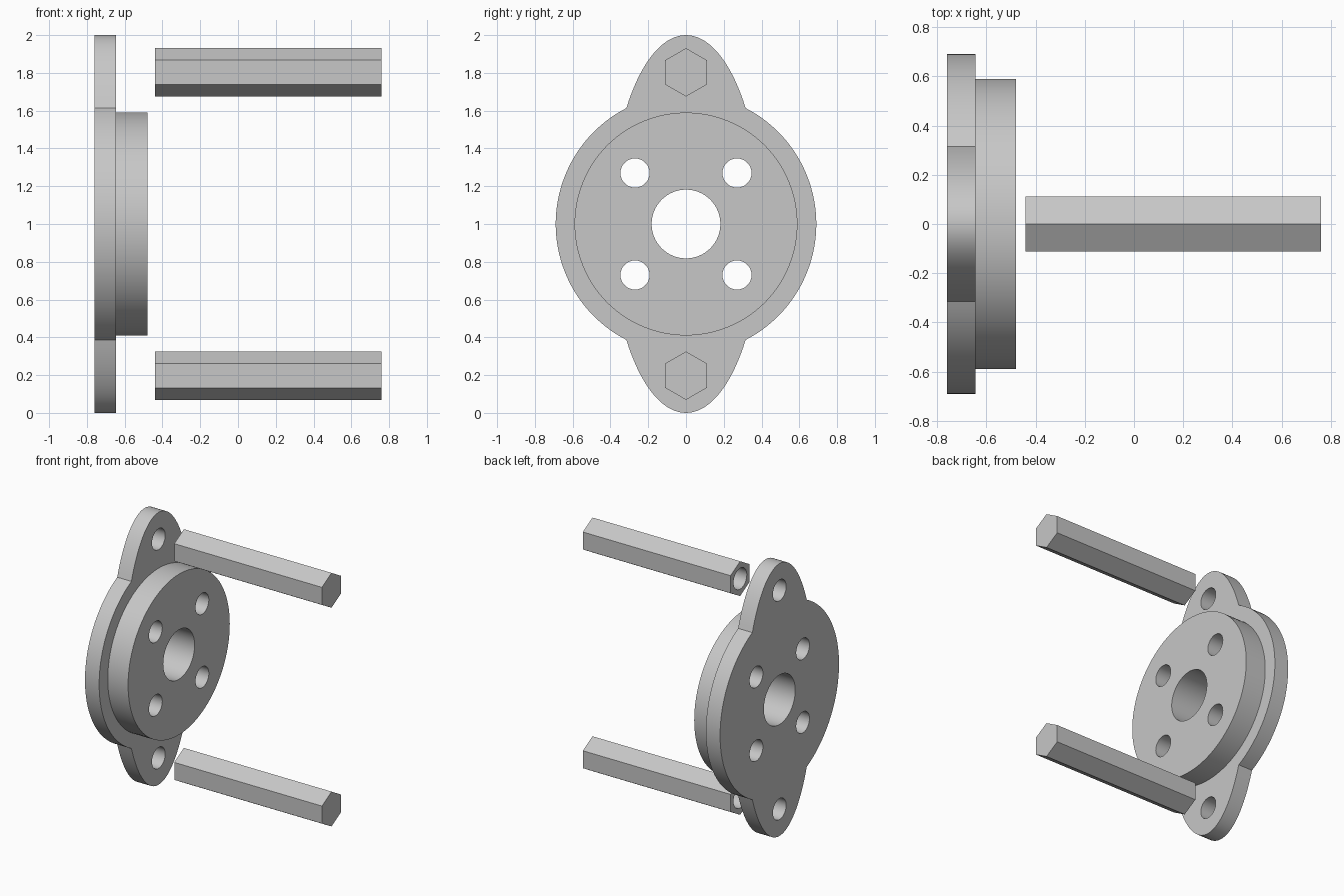
import bpy
import math
from math import sin, cos, pi

cube = bpy.data.objects.get("Cube")
if cube:
    bpy.data.objects.remove(cube, do_unlink=True)

grey = bpy.data.materials.new("light grey metal")
grey.use_nodes = True
grey.diffuse_color = (0.57, 0.57, 0.57, 1)
grey.node_tree.nodes["Principled BSDF"].inputs["Base Color"].default_value = (0.57, 0.57, 0.57, 1)

MID = 1.0          # height of the hub axis
FLANGE_R = 0.69
EAR_HALF = 0.40    # half width of the ellipse that forms both ears
BOLT_Z = 0.803     # ear hole and post offset from the axis
HOLE_R = 0.077


def arc(rx, ry, start, end, steps):
    return [(rx * cos(start + (end - start) * i / steps),
             ry * sin(start + (end - start) * i / steps)) for i in range(steps)]


def circle(r, cx=0, cy=0, steps=64, start=0.0):
    return [(x + cx, y + cy) for x, y in arc(r, r, start, start + 2 * pi, steps)]


def plate(name, x0, x1, loops):
    """Extrude a filled outline with holes along x from x0 to x1."""
    curve = bpy.data.curves.new(name, "CURVE")
    curve.dimensions = "2D"
    curve.fill_mode = "BOTH"
    curve.extrude = (x1 - x0) / 2
    for loop in loops:
        spline = curve.splines.new("POLY")
        spline.points.add(len(loop) - 1)
        for point, (px, py) in zip(spline.points, loop):
            point.co = (px, py, 0, 1)
        spline.use_cyclic_u = True
    obj = bpy.data.objects.new(name, curve)
    bpy.context.collection.objects.link(obj)
    obj.location = ((x0 + x1) / 2, 0, MID)
    obj.rotation_euler = (pi / 2, 0, pi / 2)
    select(obj)
    bpy.ops.object.convert(target="MESH")
    obj = bpy.context.object
    # Weld the caps to the walls
    bpy.ops.object.mode_set(mode="EDIT")
    bpy.ops.mesh.select_all(action="SELECT")
    bpy.ops.mesh.remove_doubles(threshold=0.0001)
    bpy.ops.mesh.normals_make_consistent(inside=False)
    bpy.ops.object.mode_set(mode="OBJECT")
    obj.data.materials.clear()
    obj.data.materials.append(grey)
    return obj


def select(obj):
    bpy.ops.object.select_all(action="DESELECT")
    obj.select_set(True)
    bpy.context.view_layer.objects.active = obj


def smooth(obj):
    select(obj)
    bpy.ops.object.shade_smooth_by_angle(angle=math.radians(30))


# Flange outline: round sides meeting two elliptical ears
u = math.acos(math.sqrt((1 - FLANGE_R ** 2) / (1 - EAR_HALF ** 2)))
t = math.atan2(sin(u), EAR_HALF * cos(u))
half = arc(FLANGE_R, FLANGE_R, -t, t, 48) + arc(EAR_HALF, 1, u, pi - u, 36)
outline = half + [(-x, -y) for x, y in half]

# Centre bore and four screw holes shared by flange and boss
hub_holes = [circle(0.182)] + [circle(HOLE_R, sx * 0.27, sy * 0.27, 40)
                               for sx in (-1, 1) for sy in (-1, 1)]
ear_holes = [circle(HOLE_R, 0, s * BOLT_Z, 40) for s in (-1, 1)]

smooth(plate("flange", -0.76, -0.645, [outline] + hub_holes + ear_holes))
smooth(plate("boss", -0.645, -0.48, [circle(0.59, steps=96)] + hub_holes))

# Hexagonal standoff posts with a blind hole facing the flange
for name, s in (("upper_post", 1), ("lower_post", -1)):
    post = plate(name, -0.44, 0.76, [circle(0.128, 0, s * BOLT_Z, 6, pi / 2)])
    drill = plate("drill", -0.6, 0.0, [circle(HOLE_R, 0, s * BOLT_Z, 40)])
    drill.hide_render = True
    cut = post.modifiers.new("blind_hole", "BOOLEAN")
    cut.operation = "DIFFERENCE"
    cut.solver = "EXACT"
    cut.object = drill
    select(post)
    bpy.ops.object.modifier_apply(modifier=cut.name)
    bpy.data.objects.remove(drill, do_unlink=True)
    smooth(post)
